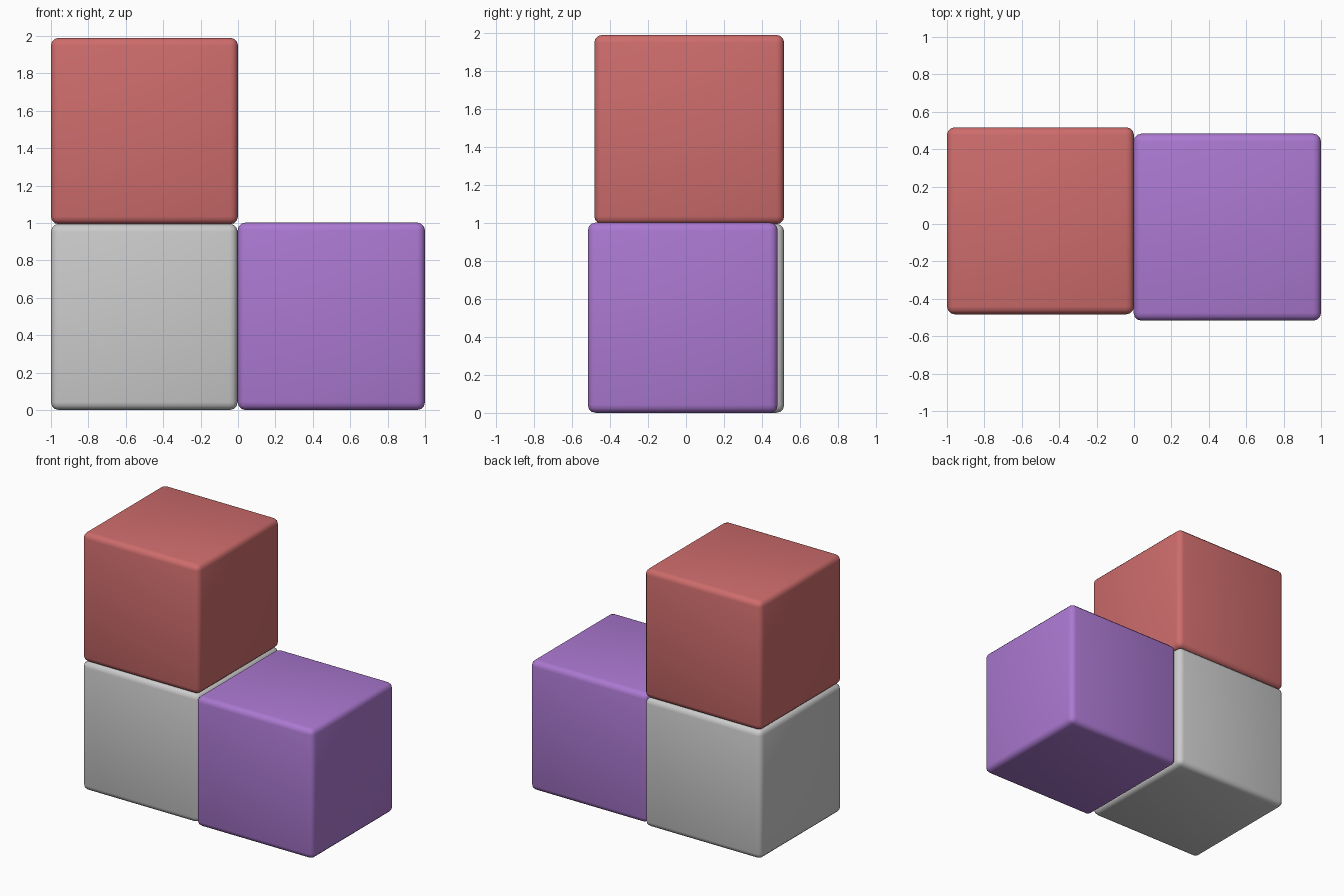
import bpy

if "Cube" in bpy.data.objects:
    bpy.data.objects.remove(bpy.data.objects["Cube"])


def rounded_block(name, low, high, color=None):
    """Box between two corners with softly rounded edges."""
    size = [h - l for l, h in zip(low, high)]
    centre = [(l + h) / 2 for l, h in zip(low, high)]
    bpy.ops.mesh.primitive_cube_add(size=1, location=centre)
    block = bpy.context.object
    block.name = name
    block.scale = size
    bpy.ops.object.transform_apply(location=False, rotation=False, scale=True)
    bpy.ops.object.shade_smooth()
    bevel = block.modifiers.new("rounded_edges", 'BEVEL')
    bevel.width = 0.042
    bevel.segments = 3
    if color:
        mat = bpy.data.materials.new(name + "_color")
        mat.diffuse_color = color
        mat.use_nodes = True
        mat.node_tree.nodes["Principled BSDF"].inputs["Base Color"].default_value = mat.diffuse_color
        block.data.materials.append(mat)
    return block


# Lower left block, and the red block stacked on it
rounded_block("grey_block", (-1, -0.483, 0), (-0.002, 0.517, 0.995))
rounded_block("red_block", (-1, -0.483, 0.993), (0, 0.517, 1.99), (0.62, 0.15, 0.15, 1))

# Lower right block, set slightly forward
rounded_block("purple_block", (-0.002, -0.517, 0), (1, 0.483, 1.002), (0.41, 0.19, 0.64, 1))
